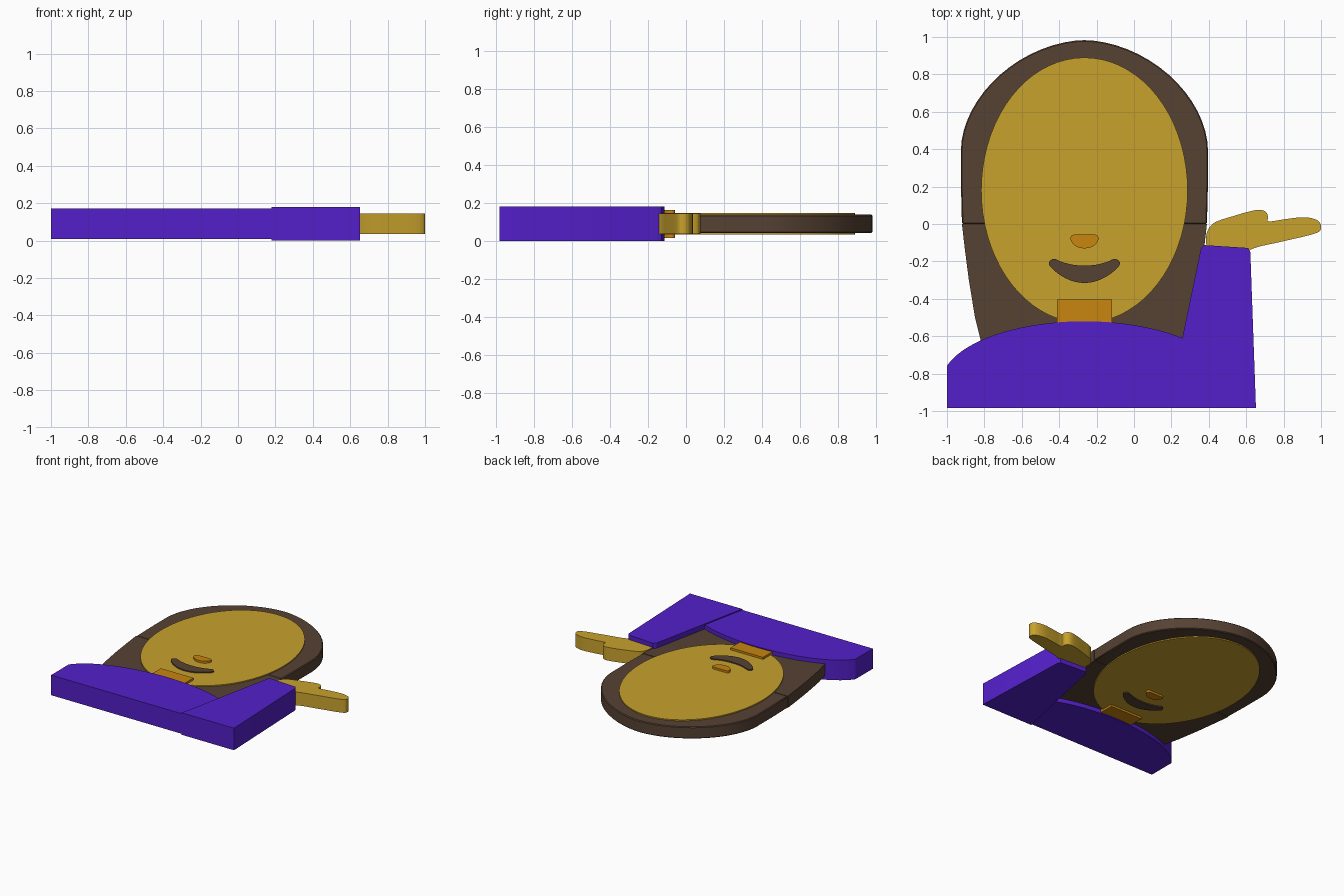
import bpy, bmesh, math
from mathutils import Vector

cube = bpy.data.objects.get("Cube")
if cube:
    bpy.data.objects.remove(cube, do_unlink=True)

MID = 0.09    # middle of the stacked layers
CX = -0.265   # centre line of the head


def material(name, rgb):
    m = bpy.data.materials.new(name)
    m.use_nodes = True
    m.diffuse_color = (*rgb, 1)
    m.node_tree.nodes["Principled BSDF"].inputs["Base Color"].default_value = (*rgb, 1)
    return m


purple = material("purple cloth", (0.088, 0.014, 0.59))
gold = material("golden skin", (0.58, 0.36, 0.026))
orange = material("orange shade", (0.58, 0.235, 0.005))
brown = material("brown hair", (0.094, 0.054, 0.034))


def smooth_loop(points, steps=6):
    """Closed Catmull-Rom curve through the points."""
    p = [Vector(q) for q in points]
    n, out = len(p), []
    for i in range(n):
        a, b, c, d = p[i - 1], p[i], p[(i + 1) % n], p[(i + 2) % n]
        for s in range(steps):
            t = s / steps
            out.append(0.5 * (2 * b + (c - a) * t + (2 * a - 5 * b + 4 * c - d) * t * t
                              + (3 * b - a - 3 * c + d) * t ** 3))
    return out


def mirrored(points):
    """Complete a right-hand outline, given as offsets from the centre line."""
    left = [(-x, y) for x, y in reversed(points) if x > 0]
    return [(CX + x, y) for x, y in points + left]


def slab(name, outline, half, mat, bevel=0):
    """Extrude a flat outline evenly above and below the middle."""
    bm = bmesh.new()
    face = bm.faces.new([bm.verts.new((p[0], p[1], MID - half)) for p in outline])
    ext = bmesh.ops.extrude_face_region(bm, geom=[face])
    verts = [g for g in ext["geom"] if isinstance(g, bmesh.types.BMVert)]
    bmesh.ops.translate(bm, verts=verts, vec=(0, 0, 2 * half))
    bmesh.ops.recalc_face_normals(bm, faces=bm.faces)
    mesh = bpy.data.meshes.new(name)
    bm.to_mesh(mesh)
    bm.free()
    mesh.materials.append(mat)
    ob = bpy.data.objects.new(name, mesh)
    bpy.context.collection.objects.link(ob)
    if bevel:
        mod = ob.modifiers.new("edge", "BEVEL")
        mod.width = bevel
        mod.segments = 1
        mod.angle_limit = math.radians(50)
    bpy.ops.object.select_all(action="DESELECT")
    bpy.context.view_layer.objects.active = ob
    ob.select_set(True)
    bpy.ops.object.shade_smooth_by_angle(angle=math.radians(30))
    return ob


# Hair: rounded crown above, tapering locks below
crown = [(0.655, 0), (0.66, 0.2)]
for i in range(17):
    a = math.pi / 2 * i / 16
    crown.append((0.66 * math.cos(a) ** 1.1, 0.4 + 0.583 * math.sin(a) ** 1.1))
crown[-1] = (0, 0.983)
slab("hair_crown", mirrored(crown), 0.048, brown, 0.006)
slab("hair_locks", mirrored([(0.55, -0.64), (0.585, -0.5), (0.618, -0.3),
                             (0.64, -0.13), (0.655, 0)]), 0.048, brown)

# Face
slab("face", [(CX + 0.552 * math.cos(math.tau * i / 72),
               0.18 + 0.71 * math.sin(math.tau * i / 72)) for i in range(72)], 0.057, gold)
slab("neck", mirrored([(0.147, -0.62), (0.147, -0.405)]), 0.074, orange)
slab("nose", smooth_loop(mirrored([(0, -0.13), (0.045, -0.12), (0.074, -0.085),
                                   (0.066, -0.06), (0.03, -0.057)])), 0.074, orange)
slab("mouth", smooth_loop(mirrored([(0, -0.315), (0.07, -0.303), (0.14, -0.266),
                                    (0.19, -0.215), (0.165, -0.186), (0.12, -0.203),
                                    (0.06, -0.218), (0, -0.222)])), 0.066, brown)

# Shoulders: straight hem under an elliptical arch
arch = [(0.735, -0.983)]
for i in range(21):
    x = 0.735 * math.cos(math.pi / 2 * i / 20)
    arch.append((x, -0.85 + 0.33 * math.sqrt(1 - (x / 0.765) ** 2)))
arch[-1] = (0, -0.52)
slab("shoulders", mirrored(arch), 0.082, purple)

# Raised arm and open hand
slab("sleeve", [(0.18, -0.983), (0.652, -0.983), (0.622, -0.15), (0.61, -0.128),
                (0.375, -0.113), (0.358, -0.13)], 0.09, purple)
slab("hand", smooth_loop([(0.42, -0.2), (0.385, -0.08), (0.42, 0), (0.53, 0.042), (0.65, 0.074),
                          (0.7, 0.068), (0.717, 0.04), (0.72, 0.014), (0.81, 0.026),
                          (0.91, 0.036), (0.98, 0.02), (1.0, -0.018), (0.97, -0.05),
                          (0.8, -0.092), (0.63, -0.134), (0.56, -0.2)]), 0.054, gold)
